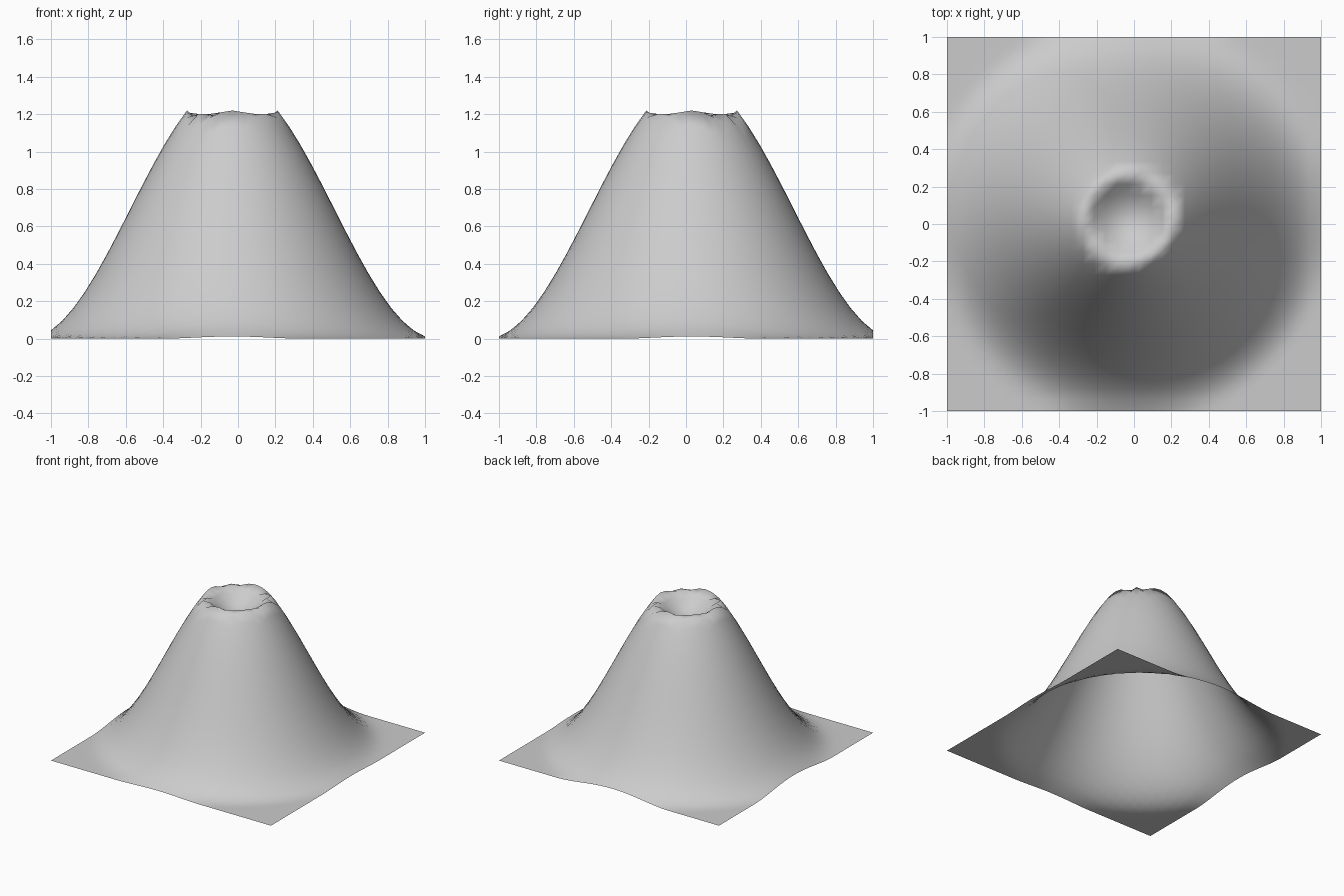
import bpy, bmesh, math

if "Cube" in bpy.data.objects:
    bpy.data.objects.remove(bpy.data.objects["Cube"])

CELLS = 33                      # odd count, so the peak sits half a cell off centre
STEP = 2 / CELLS
CX, CY = -STEP / 2, STEP / 2    # crater axis
HEIGHT, RADIUS, RIM = 1.38, 1.095, 1.225


def volcano_height(x, y):
    """Cosine hill whose summit is mirrored down below the rim level."""
    r = min(math.hypot(x - CX, y - CY), RADIUS)
    h = HEIGHT / 2 * (1 + math.cos(math.pi * r / RADIUS))
    return 2 * RIM - h if h > RIM else h


# Volcano terrain: displaced open grid
bm = bmesh.new()
bmesh.ops.create_grid(bm, x_segments=CELLS, y_segments=CELLS, size=1)
for v in bm.verts:
    v.co.z = volcano_height(v.co.x, v.co.y)
bmesh.ops.triangulate(bm, faces=bm.faces[:], quad_method='FIXED')
for f in bm.faces:
    f.smooth = True
mesh = bpy.data.meshes.new("volcano_terrain")
bm.to_mesh(mesh)
bm.free()
bpy.context.collection.objects.link(bpy.data.objects.new("volcano_terrain", mesh))
